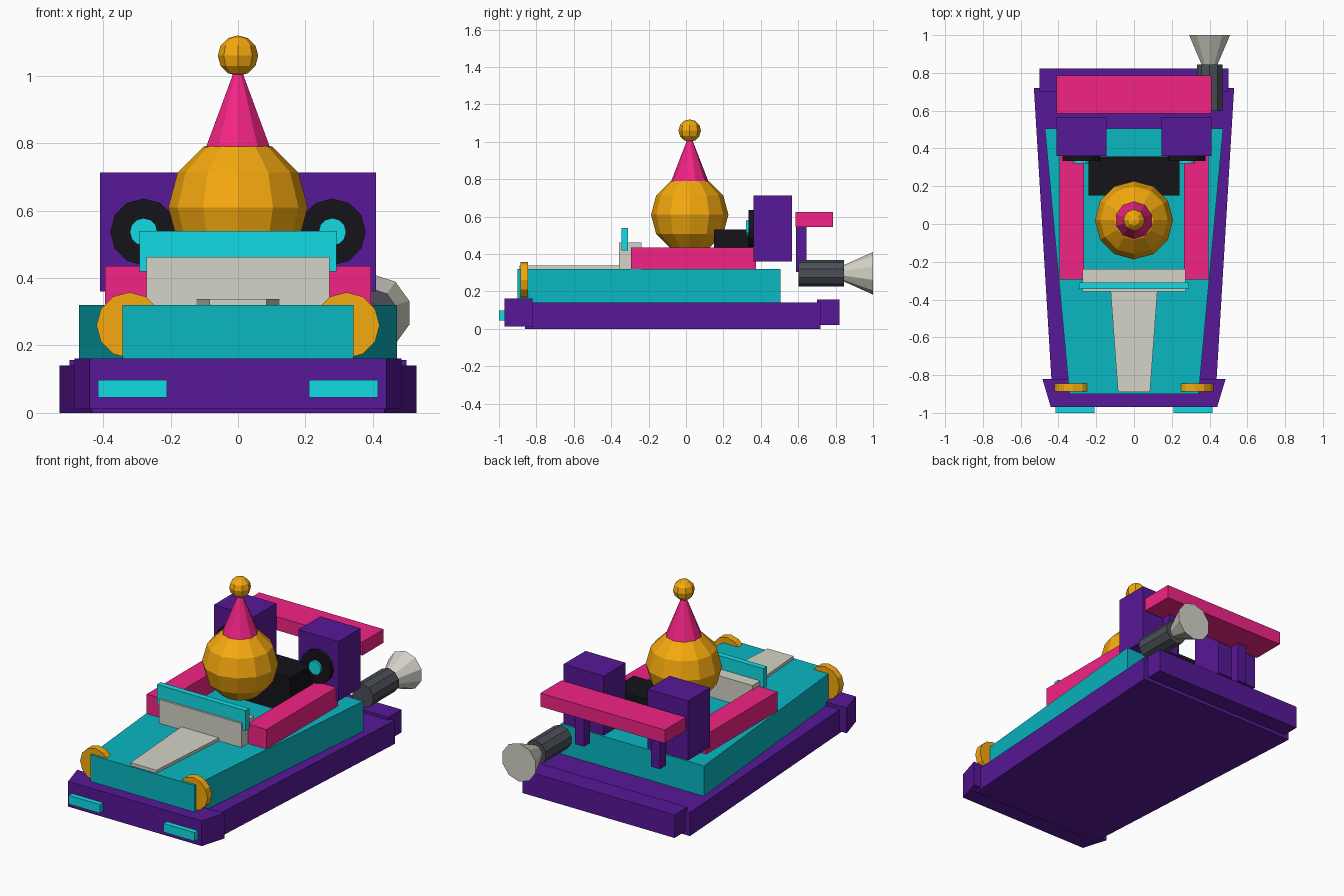
import bpy, bmesh, math
from mathutils import Matrix, Vector

if "Cube" in bpy.data.objects:
    bpy.data.objects.remove(bpy.data.objects["Cube"])


def material(name, rgb):
    m = bpy.data.materials.new(name)
    m.diffuse_color = tuple((c / 255) ** 2.2 for c in rgb) + (1,)
    m.use_nodes = True
    m.node_tree.nodes["Principled BSDF"].inputs["Base Color"].default_value = m.diffuse_color
    return m


PURPLE = material("purple", (88, 30, 150))
TEAL = material("teal", (18, 182, 192))
CYAN = material("cyan", (26, 218, 228))
PINK = material("pink", (242, 40, 132))
ORANGE = material("orange", (245, 168, 22))
BLACK = material("black", (27, 26, 32))
STONE = material("stone", (212, 210, 198))
STEEL = material("steel", (76, 80, 88))


def finish(name, bm, mat):
    bmesh.ops.recalc_face_normals(bm, faces=bm.faces)
    me = bpy.data.meshes.new(name)
    bm.to_mesh(me)
    bm.free()
    me.materials.append(mat)
    ob = bpy.data.objects.new(name, me)
    bpy.context.collection.objects.link(ob)
    return ob


def box(name, x, y, z, mat):
    bm = bmesh.new()
    lo, hi = Vector((x[0], y[0], z[0])), Vector((x[1], y[1], z[1]))
    mtx = Matrix.Translation((lo + hi) / 2) @ Matrix.Diagonal((hi - lo).to_4d())
    bmesh.ops.create_cube(bm, size=1, matrix=mtx)
    return finish(name, bm, mat)


def taper(name, y, half, z, mat):
    """Slab whose half-width changes from front to back."""
    bm = bmesh.new()
    plan = [(-half[0], y[0]), (half[0], y[0]), (half[1], y[1]), (-half[1], y[1])]
    face = bm.faces.new([bm.verts.new((a, b, z[0])) for a, b in plan])
    ext = bmesh.ops.extrude_face_region(bm, geom=[face])["geom"]
    bmesh.ops.translate(bm, vec=(0, 0, z[1] - z[0]),
                        verts=[v for v in ext if isinstance(v, bmesh.types.BMVert)])
    return finish(name, bm, mat)


def cone(name, start, end, r1, r2, sides, mat):
    """Cylinder or cone between two points."""
    a, b = Vector(start), Vector(end)
    bm = bmesh.new()
    mtx = Matrix.Translation((a + b) / 2) @ (b - a).to_track_quat('Z', 'Y').to_matrix().to_4x4()
    bmesh.ops.create_cone(bm, cap_ends=True, segments=sides, radius1=r1, radius2=r2,
                          depth=(b - a).length, matrix=mtx)
    return finish(name, bm, mat)


def ball(name, centre, r, segs, rings, mat):
    bm = bmesh.new()
    bmesh.ops.create_uvsphere(bm, u_segments=segs, v_segments=rings, radius=r,
                              matrix=Matrix.Translation(centre))
    return finish(name, bm, mat)


# Chassis, bumpers and body
taper("chassis", (-0.86, 0.72), (0.435, 0.53), (0, 0.14), PURPLE)
taper("front_bumper", (-0.97, -0.82), (0.44, 0.485), (0.012, 0.162), PURPLE)
box("rear_bumper", (-0.5, 0.5), (0.70, 0.822), (0.02, 0.157), PURPLE)
taper("body", (-0.90, 0.505), (0.342, 0.472), (0.13, 0.32), TEAL)

# Hood strip, dashboard and windscreen
taper("hood_strip", (-0.89, -0.34), (0.085, 0.125), (0.31, 0.338), STONE)
box("dashboard", (-0.272, 0.272), (-0.357, -0.237), (0.31, 0.462), STONE)
box("windscreen", (-0.292, 0.292), (-0.345, -0.31), (0.42, 0.54), CYAN)

# Engine block behind the driver
box("engine_block", (-0.24, 0.24), (0.15, 0.357), (0.31, 0.532), BLACK)

# Mirrored pairs
for s, side in ((-1, "left"), (1, "right")):
    def span(a, b):
        return sorted((s * a, s * b))
    box(f"{side}_light_strip", span(0.21, 0.415), (-1.0, -0.96), (0.045, 0.097), CYAN)
    cone(f"{side}_headlight", (s * 0.322, -0.886, 0.26), (s * 0.322, -0.844, 0.26),
         0.098, 0.098, 12, ORANGE)
    box(f"{side}_side_rail", span(0.265, 0.395), (-0.295, 0.375), (0.31, 0.436), PINK)
    box(f"{side}_rear_pod", span(0.145, 0.41), (0.36, 0.567), (0.36, 0.714), PURPLE)
    cone(f"{side}_intake_ring", (s * 0.28, 0.334, 0.537), (s * 0.28, 0.37, 0.537),
         0.099, 0.099, 12, BLACK)
    cone(f"{side}_intake_hub", (s * 0.28, 0.32, 0.537), (s * 0.28, 0.35, 0.537),
         0.041, 0.041, 12, CYAN)
    box(f"{side}_wing_strut", span(0.22, 0.28), (0.588, 0.645), (0.303, 0.555), PURPLE)

# Rear wing
box("rear_wing", (-0.41, 0.41), (0.585, 0.785), (0.545, 0.625), PINK)

# Exhaust pipe with flared end
cone("exhaust_pipe", (0.4, 0.602, 0.297), (0.4, 0.845, 0.297), 0.071, 0.071, 10, STEEL)
cone("exhaust_flare", (0.4, 0.835, 0.297), (0.4, 1.0, 0.297), 0.04, 0.114, 10, STONE)

# Driver: round head, party hat and bobble
ball("driver_head", (0, 0.02, 0.61), 0.207, 12, 6, ORANGE)
cone("hat", (0, 0.02, 0.785), (0, 0.02, 1.02), 0.101, 0.01, 10, PINK)
ball("hat_bobble", (0, 0.02, 1.06), 0.06, 8, 6, ORANGE)
